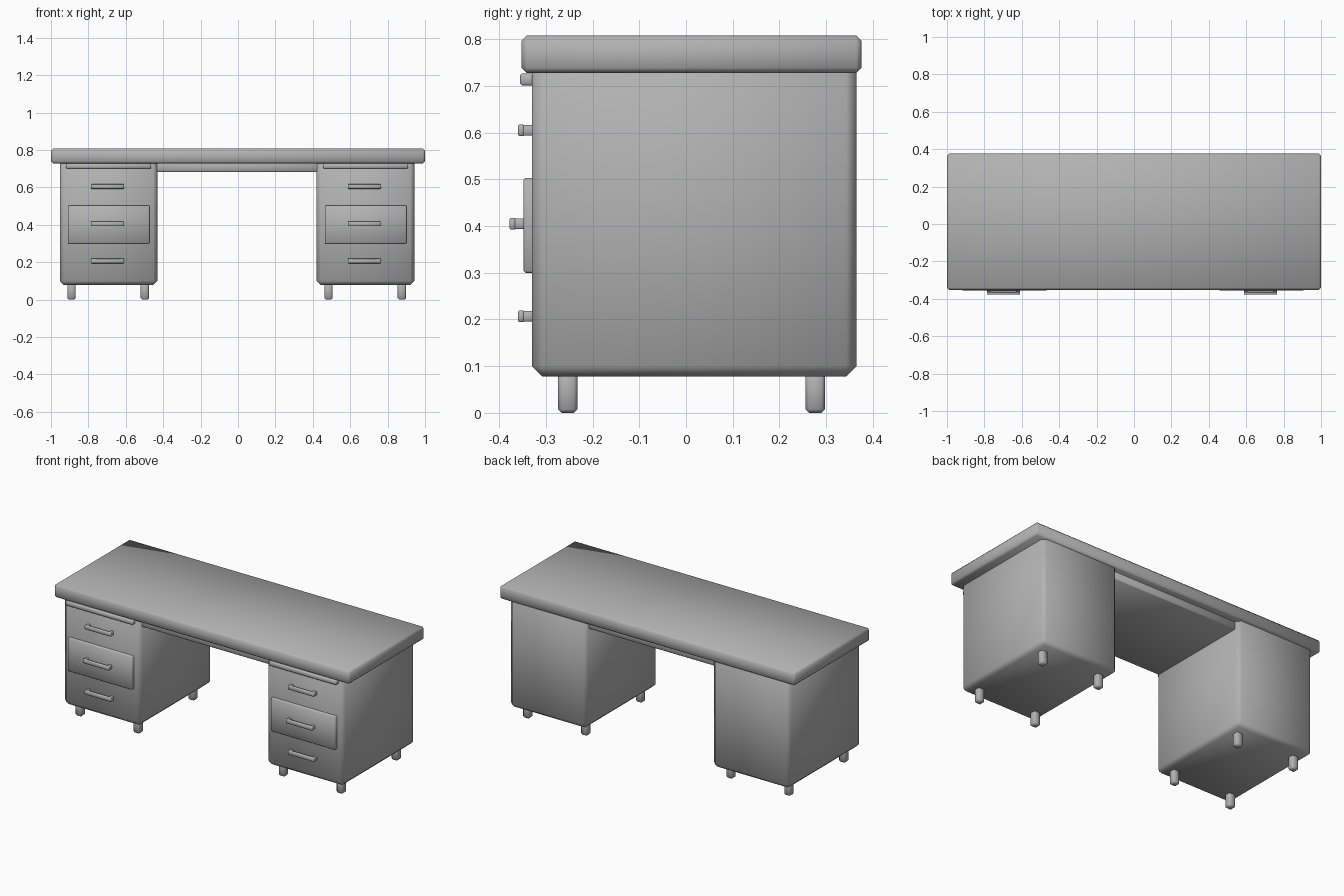
import bpy
import bmesh

cube = bpy.data.objects.get("Cube")
if cube:
    bpy.data.objects.remove(cube, do_unlink=True)

# One painted-metal grey for the whole desk
grey = bpy.data.materials.new("grey_metal")
grey.use_nodes = True
colour = (0.45, 0.45, 0.45, 1)
grey.diffuse_color = colour
grey.node_tree.nodes["Principled BSDF"].inputs["Base Color"].default_value = colour


def box(name, x, y, z, bevel):
    """Smooth-shaded box with chamfered edges, spanning the three (low, high) ranges."""
    spans = (x, y, z)
    bm = bmesh.new()
    bmesh.ops.create_cube(bm, size=1)
    for v in bm.verts:
        for i, (low, high) in enumerate(spans):
            v.co[i] = high if v.co[i] > 0 else low
    bmesh.ops.bevel(bm, geom=bm.edges[:], offset=bevel, segments=1,
                    profile=0.5, affect='EDGES')
    for f in bm.faces:
        f.smooth = True
    mesh = bpy.data.meshes.new(name)
    bm.to_mesh(mesh)
    bm.free()
    mesh.materials.append(grey)
    obj = bpy.data.objects.new(name, mesh)
    bpy.context.collection.objects.link(obj)
    return obj


def around(centre, half):
    return (centre - half, centre + half)


def handle(name, cx, cz, face, front):
    """Pull bar standing off the drawer face on two posts."""
    box(name + "_bar", around(cx, 0.089), (front, front + 0.014), around(cz, 0.0125), 0.003)
    for label, dx in (("right", -0.078), ("left", 0.078)):
        box(f"{name}_{label}_post", around(cx + dx, 0.01),
            (front + 0.008, face + 0.01), around(cz, 0.011), 0.002)


# Desktop and the shallow apron between the cabinets
box("desktop", (-1, 1), (-0.352, 0.376), (0.728, 0.808), 0.011)
box("apron", (-0.46, 0.45), (-0.31, 0.335), (0.683, 0.74), 0.004)

# Two drawer cabinets
for side, cx in (("right", -0.692), ("left", 0.682)):
    box(side + "_cabinet", around(cx, 0.261), (-0.33, 0.365), (0.078, 0.78), 0.022)
    box(side + "_middle_drawer", around(cx, 0.218), (-0.348, -0.25), (0.30, 0.503), 0.004)
    box(side + "_pull_out_shelf", around(cx, 0.228), (-0.355, -0.25), (0.701, 0.727), 0.004)
    handle(side + "_top_handle", cx - 0.006, 0.605, -0.33, -0.36)
    handle(side + "_middle_handle", cx - 0.006, 0.405, -0.348, -0.378)
    handle(side + "_bottom_handle", cx - 0.006, 0.207, -0.33, -0.36)
    for x in (-0.198, 0.194):
        for y in (-0.253, 0.277):
            box(side + "_leg", around(cx + x, 0.022), around(y, 0.021), (0, 0.1), 0.008)
